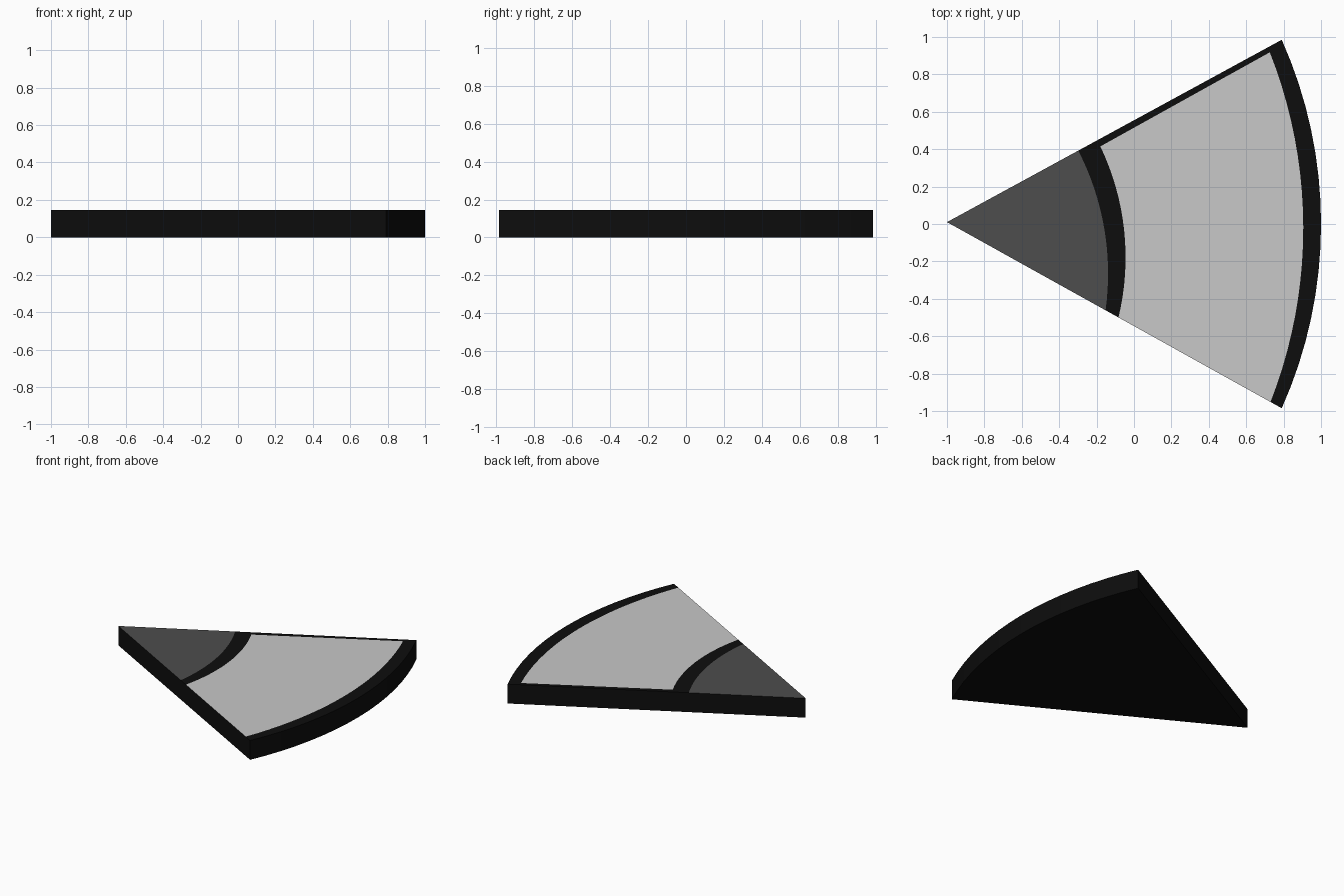
import bpy, bmesh, math
from mathutils import Vector

if "Cube" in bpy.data.objects:
    bpy.data.objects.remove(bpy.data.objects["Cube"])

HEIGHT = 0.145
APEX = (-1.0, 0.01)
LOW = (0.79, -0.985)
HIGH = (0.79, 0.985)


def on_edge(x, corner):
    """Point at x on the straight edge from the apex to a corner."""
    t = (x - APEX[0]) / (corner[0] - APEX[0])
    return (x, APEX[1] + t * (corner[1] - APEX[1]))


def arc(a, b, c, n):
    """n + 1 points on the circle through a, b and c, from a to c."""
    a, b, c = Vector(a), Vector(b), Vector(c)
    u, v = b - a, c - a
    d = 2 * (u.x * v.y - u.y * v.x)
    ctr = a + Vector((v.y * u.length_squared - u.y * v.length_squared,
                      u.x * v.length_squared - v.x * u.length_squared)) / d
    r = (a - ctr).length
    a0 = math.atan2(a.y - ctr.y, a.x - ctr.x)
    a1 = math.atan2(c.y - ctr.y, c.x - ctr.x)
    return [(ctr.x + r * math.cos(a0 + (a1 - a0) * i / n),
             ctr.y + r * math.sin(a0 + (a1 - a0) * i / n)) for i in range(n + 1)]


def material(name, v):
    m = bpy.data.materials.new(name)
    m.diffuse_color = (v, v, v, 1)
    m.use_nodes = True
    m.node_tree.nodes["Principled BSDF"].inputs["Base Color"].default_value = m.diffuse_color
    return m


bm = bmesh.new()


def verts(points):
    return [bm.verts.new((x, y, HEIGHT)) for x, y in points]


# Boundary curves on the top, all running from the low edge to the high edge
apex = verts([APEX])
tip = verts(arc(on_edge(-0.152, LOW), (-0.158, -0.03), on_edge(-0.298, HIGH), 16))
inner = verts(arc(on_edge(-0.083, LOW), (-0.045, -0.17), (-0.18, 0.415), 16))
outer = verts(arc(on_edge(0.73, LOW), (0.905, 0.0), (0.726, 0.918), 20))
rim = verts(arc(LOW, (1.0, 0.0), HIGH, 16))

# Top faces: dark tip, pale panel, black band and border
bm.faces.new(apex + tip).material_index = 1
bm.faces.new(outer + inner[::-1]).material_index = 2
bm.faces.new(inner + outer[::-1] + rim + tip[::-1])

# Side walls and underside
outline = apex + [tip[0], inner[0], outer[0]] + rim + [tip[-1]]
base = [bm.verts.new((v.co.x, v.co.y, 0)) for v in outline]
for i in range(len(outline)):
    j = (i + 1) % len(outline)
    bm.faces.new((outline[j], outline[i], base[i], base[j]))
bm.faces.new(base[::-1])

mesh = bpy.data.meshes.new("wedge_plate")
bm.to_mesh(mesh)
bm.free()
for m in (material("black", 0.004), material("dark grey", 0.075), material("light grey", 0.58)):
    mesh.materials.append(m)
bpy.context.collection.objects.link(bpy.data.objects.new("wedge_plate", mesh))
